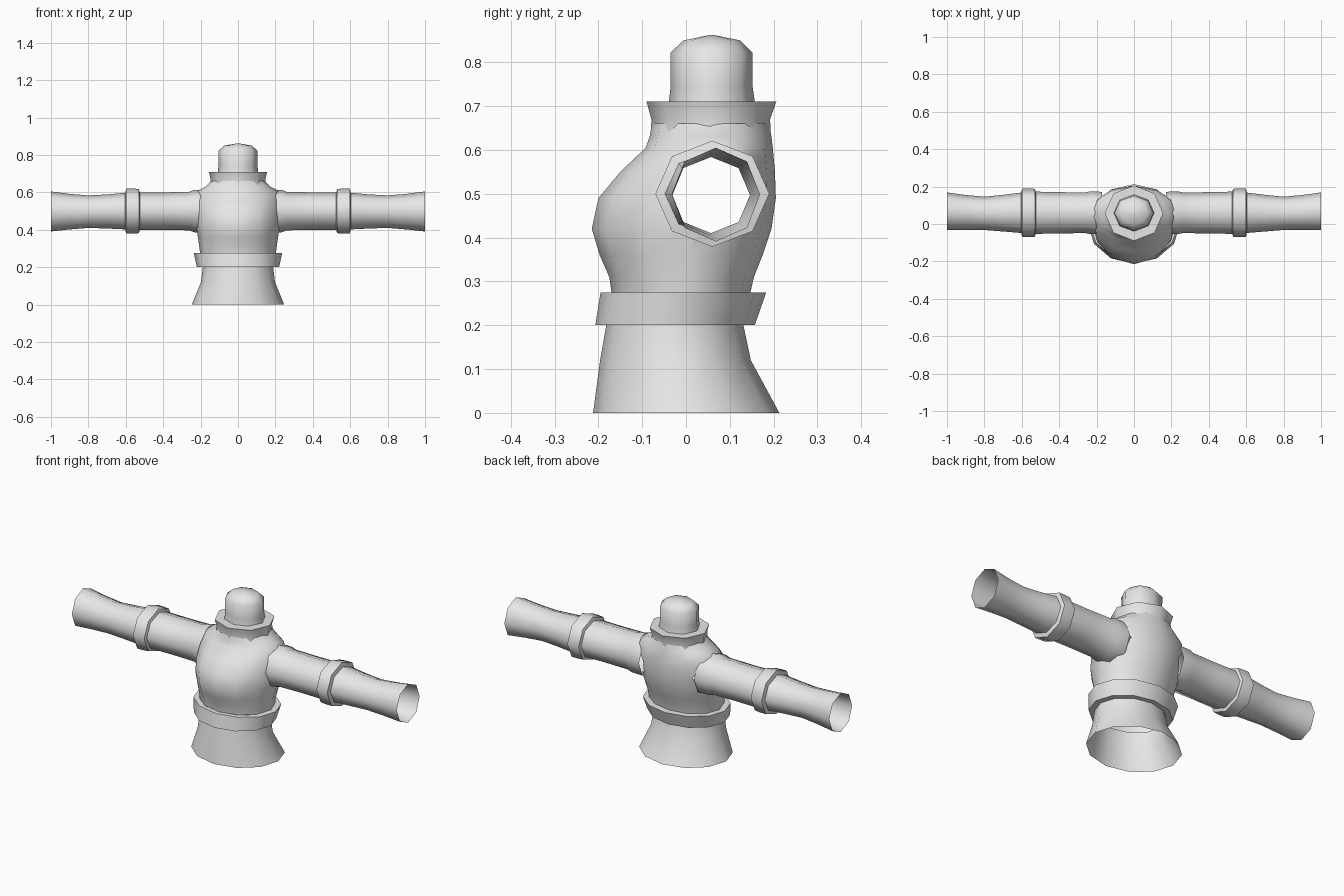
import bpy, bmesh, math

if "Cube" in bpy.data.objects:
    bpy.data.objects.remove(bpy.data.objects["Cube"])

ROBE = bpy.data.materials.new("robe_grey")
ROBE.diffuse_color = (0.8, 0.8, 0.8, 1)
ROBE.use_nodes = True
ROBE.node_tree.nodes["Principled BSDF"].inputs["Base Color"].default_value = ROBE.diffuse_color


def loft(name, rings, cap_start=False, cap_end=False):
    """Skin a list of closed rings of points; all rings have equal length."""
    bm = bmesh.new()
    loops = [[bm.verts.new(p) for p in ring] for ring in rings]
    n = len(loops[0])
    for a, b in zip(loops, loops[1:]):
        for i in range(n):
            j = (i + 1) % n
            bm.faces.new((a[i], a[j], b[j], b[i]))
    if cap_start:
        bm.faces.new(list(reversed(loops[0])))
    if cap_end:
        bm.faces.new(loops[-1])
    bmesh.ops.recalc_face_normals(bm, faces=bm.faces[:])
    me = bpy.data.meshes.new(name)
    bm.to_mesh(me)
    bm.free()
    me.materials.append(ROBE)
    ob = bpy.data.objects.new(name, me)
    bpy.context.collection.objects.link(ob)
    return ob


def flat_ring(z, front, back, half, mid=None, n=12):
    """Horizontal egg-shaped ring: widest at y = mid."""
    mid = (front + back) / 2 if mid is None else mid
    pts = []
    for i in range(n):
        a = 2 * math.pi * i / n
        s = math.sin(a)
        depth = back - mid if s > 0 else mid - front
        pts.append((half * math.cos(a), mid + depth * s, z))
    return pts


def sleeve_ring(x, ry, rz, yc=0.06, zc=0.5, n=8):
    """Upright ring across the arm axis."""
    return [(x, yc + ry * math.cos(2 * math.pi * i / n),
             zc + rz * math.sin(2 * math.pi * i / n)) for i in range(n)]


def smooth(ob):
    bpy.ops.object.select_all(action='DESELECT')
    ob.select_set(True)
    bpy.context.view_layer.objects.active = ob
    bpy.ops.object.shade_smooth_by_angle(angle=math.radians(52))


# Flared skirt, open at the hem
skirt = loft("skirt", [flat_ring(*r) for r in (
    (0.0, -0.212, 0.213, 0.247),
    (0.12, -0.196, 0.148, 0.198),
    (0.20, -0.182, 0.131, 0.188))])

# Belt band with ledges above and below
belt = loft("belt", [flat_ring(*r) for r in (
    (0.20, -0.182, 0.131, 0.188),
    (0.20, -0.207, 0.157, 0.220),
    (0.275, -0.195, 0.183, 0.236),
    (0.275, -0.170, 0.147, 0.200))])

# Torso with a full chest, pierced by the sleeves
torso = loft("torso", [flat_ring(*r) for r in (
    (0.275, -0.170, 0.147, 0.203, 0.0),
    (0.31, -0.175, 0.155, 0.207, 0.0),
    (0.36, -0.197, 0.175, 0.214, 0.01),
    (0.42, -0.215, 0.195, 0.224, 0.02),
    (0.49, -0.200, 0.205, 0.232, 0.04),
    (0.55, -0.150, 0.203, 0.234, 0.06),
    (0.605, -0.092, 0.198, 0.222, 0.06),
    (0.63, -0.083, 0.195, 0.175, 0.06),
    (0.66, -0.078, 0.190, 0.142, 0.06))], True, True)
cutter = loft("sleeve_cutter", [sleeve_ring(x, 0.099, 0.096)
                                for x in (-0.4, 0.4)], True, True)
cutter.hide_render = True
mod = torso.modifiers.new("sleeve_holes", 'BOOLEAN')
mod.operation = 'DIFFERENCE'
mod.solver = 'EXACT'
mod.object = cutter
bpy.context.view_layer.objects.active = torso
bpy.ops.object.modifier_apply(modifier=mod.name)
bpy.data.objects.remove(cutter)

# Open the torso at the waist and under the collar
bm = bmesh.new()
bm.from_mesh(torso.data)
caps = [f for f in bm.faces if all(v.co.z < 0.276 for v in f.verts)
        or all(v.co.z > 0.659 for v in f.verts)]
bmesh.ops.delete(bm, geom=caps, context='FACES')
bm.to_mesh(torso.data)
bm.free()

# Collar with a flat rim
collar = loft("collar", [flat_ring(*r, n=8) for r in (
    (0.635, -0.080, 0.193, 0.150),
    (0.67, -0.079, 0.192, 0.146),
    (0.71, -0.090, 0.206, 0.156),
    (0.71, -0.038, 0.156, 0.106))])

# Capped head block, bevelled towards a shallow peak
head = loft("head", [flat_ring(*r, n=8) for r in (
    (0.71, -0.039, 0.157, 0.108),
    (0.745, -0.035, 0.152, 0.104),
    (0.822, -0.035, 0.152, 0.105),
    (0.85, -0.006, 0.123, 0.074),
    (0.862, 0.053, 0.065, 0.006))], False, True)

# Sleeves with a raised band and an open flared end
parts = [skirt, belt, torso, collar, head]
for side, label in ((1, "right"), (-1, "left")):
    parts.append(loft(label + "_sleeve", [sleeve_ring(side * r[0], *r[1:]) for r in (
        (0.17, 0.112, 0.115),
        (0.235, 0.114, 0.113),
        (0.26, 0.109, 0.103),
        (0.40, 0.110, 0.100),
        (0.525, 0.113, 0.100),
        (0.53, 0.128, 0.118),
        (0.56, 0.130, 0.121),
        (0.598, 0.130, 0.121),
        (0.603, 0.108, 0.098),
        (0.70, 0.098, 0.091, 0.058, 0.498),
        (0.80, 0.089, 0.087, 0.057, 0.497),
        (0.90, 0.093, 0.095, 0.062, 0.497),
        (1.0, 0.101, 0.107, 0.068, 0.498))]))

for ob in parts:
    smooth(ob)
